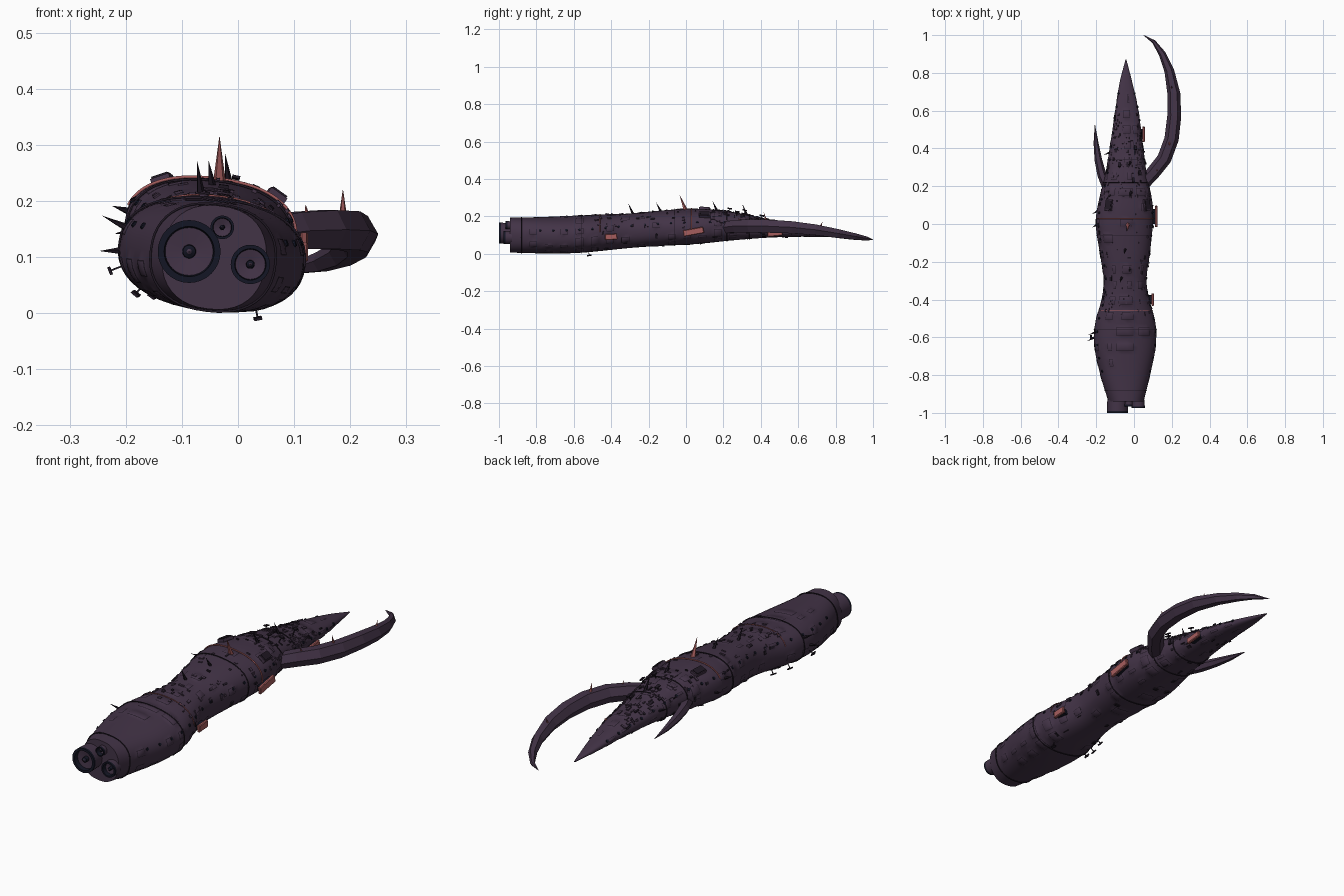
import bpy, bmesh, math, random
from mathutils import Matrix, Vector

random.seed(7)
cube = bpy.data.objects.get("Cube")
if cube:
    bpy.data.objects.remove(cube, do_unlink=True)


def material(name, rgb):
    m = bpy.data.materials.new(name)
    m.use_nodes = True
    m.diffuse_color = (*rgb, 1)
    m.node_tree.nodes["Principled BSDF"].inputs["Base Color"].default_value = (*rgb, 1)
    return m


PURPLE = material("dusky purple", (0.055, 0.033, 0.062))
SEAM = material("dark seam", (0.014, 0.009, 0.017))
NAVY = material("deep navy", (0.007, 0.008, 0.018))
PINK = material("dull coral", (0.38, 0.11, 0.11))


def make(name, bm, *mats, smooth=False):
    bmesh.ops.recalc_face_normals(bm, faces=bm.faces[:])
    me = bpy.data.meshes.new(name)
    bm.to_mesh(me)
    bm.free()
    for m in mats:
        me.materials.append(m)
    ob = bpy.data.objects.new(name, me)
    bpy.context.collection.objects.link(ob)
    if smooth:
        bpy.ops.object.select_all(action="DESELECT")
        ob.select_set(True)
        bpy.context.view_layer.objects.active = ob
        bpy.ops.object.shade_smooth_by_angle(angle=math.radians(35))
    return ob


# Hull stations: y, left x, right x, bottom z, top z
STATIONS = [(-0.94, -0.135, 0.05, 0.007, 0.192), (-0.8, -0.178, 0.085, 0.004, 0.194),
            (-0.65, -0.21, 0.115, 0.004, 0.199), (-0.53, -0.207, 0.115, 0.01, 0.204),
            (-0.4, -0.172, 0.082, 0.022, 0.21), (-0.3, -0.16, 0.066, 0.032, 0.214),
            (-0.15, -0.182, 0.085, 0.043, 0.228), (0, -0.203, 0.1, 0.05, 0.238),
            (0.1, -0.192, 0.1, 0.058, 0.237), (0.25, -0.155, 0.07, 0.073, 0.222),
            (0.45, -0.122, 0.043, 0.088, 0.18), (0.6, -0.1, 0.024, 0.092, 0.152),
            (0.75, -0.076, -0.009, 0.09, 0.122), (0.87, -0.045, -0.04, 0.088, 0.093)]


def hull_station(y):
    s, n = STATIONS, len(STATIONS)
    k = max(i for i in range(n - 1) if s[i][0] <= y or i == 0)
    a, b = s[k], s[k + 1]
    before, after = s[max(k - 1, 0)], s[min(k + 2, n - 1)]
    h = b[0] - a[0]
    t = min(1, max(0, (y - a[0]) / h))
    out = []
    for c in range(1, 5):
        ma = (b[c] - before[c]) / (b[0] - before[0]) * h
        mb = (after[c] - a[c]) / (after[0] - a[0]) * h
        d = b[c] - a[c]
        out.append(a[c] + t * ma + t * t * (3 * d - 2 * ma - mb) + t ** 3 * (ma + mb - 2 * d))
    return out


def hull_point(y, a, lift=0):
    x0, x1, z0, z1 = hull_station(y)
    c, s = math.cos(a), math.sin(a)
    u = math.copysign(abs(c) ** 0.86, c) * ((x1 - x0) / 2 + lift)
    v = math.copysign(abs(s) ** 0.86, s) * ((z1 - z0) / 2 + lift)
    tilt = -0.12
    return Vector(((x0 + x1) / 2 + u * math.cos(tilt) - v * math.sin(tilt), y,
                   (z0 + z1) / 2 + u * math.sin(tilt) + v * math.cos(tilt)))


def hull_frame(y, degrees, lift=0, turn=0):
    # Local x runs round the hull, y along it, z outwards
    a = math.radians(degrees)
    p = hull_point(y, a)
    along = (hull_point(y + 0.01, a) - hull_point(y - 0.01, a)).normalized()
    across = hull_point(y, a - 0.05) - hull_point(y, a + 0.05)
    out = across.cross(along).normalized()
    across = along.cross(out)
    m = Matrix((across, along, out)).transposed().to_4x4()
    return Matrix.Translation(p + out * lift) @ m @ Matrix.Rotation(turn, 4, "Z")


def add_box(bm, frame, size):
    bmesh.ops.create_cube(bm, size=1, matrix=frame @ Matrix.Diagonal((*size, 1)))


def add_spike(bm, base, tip, r, sides=5):
    d = Vector(tip) - Vector(base)
    m = Matrix.Translation((Vector(base) + Vector(tip)) / 2) @ d.to_track_quat("Z", "Y").to_matrix().to_4x4()
    bmesh.ops.create_cone(bm, cap_ends=True, segments=sides, radius1=r, radius2=0, depth=d.length, matrix=m)


# Hull with raised plates outlined by dark seams
RINGS, SEGS = 88, 40
bm = bmesh.new()
rows = [[bm.verts.new(hull_point(-0.94 + 1.81 * i / RINGS, math.tau * j / SEGS)) for j in range(SEGS)]
        for i in range(RINGS + 1)]
plates = []
for i in range(RINGS):
    for j in range(SEGS):
        k = (j + 1) % SEGS
        f = bm.faces.new((rows[i][j], rows[i][k], rows[i + 1][k], rows[i + 1][j]))
        block = random.Random((i // 4) * 100 + j // 4)
        wide, chosen = block.choice((1, 2, 2, 3)), block.random() < 0.6
        if chosen and i % 4 in (1, 2) and 0 < j % 4 <= wide and 3 < i < RINGS - 8:
            plates.append(f)
bm.faces.new(rows[0][::-1])
bm.faces.new(rows[-1])
bmesh.ops.recalc_face_normals(bm, faces=bm.faces[:])
for f in bmesh.ops.inset_region(bm, faces=plates, thickness=0.0022, depth=0.0015, use_even_offset=True)["faces"]:
    f.material_index = 1
make("hull", bm, PURPLE, SEAM, smooth=True)


# Thin bands round the hull
def band(name, y, start, end, mat, radius):
    cu = bpy.data.curves.new(name, "CURVE")
    cu.dimensions, cu.bevel_depth, cu.bevel_resolution = "3D", radius, 1
    sp = cu.splines.new("POLY")
    sp.points.add(48)
    for n, p in enumerate(sp.points):
        p.co = (*hull_point(y, math.radians(start + (end - start) * n / 48), 0.002), 1)
    cu.materials.append(mat)
    bpy.context.collection.objects.link(bpy.data.objects.new(name, cu))


band("front_trim_band", -0.46, 10, 170, PINK, 0.0018)
band("middle_trim_band", 0.03, -10, 165, PINK, 0.003)
for n, y in enumerate((-0.88, -0.56, -0.06, 0.22, 0.34)):
    band("seam_band_%d" % n, y, 0, 360, SEAM, 0.0022)


# Engine nozzles: outer barrel, dark rim, recessed disc and hub
def nozzle(name, x, z, r, front):
    profile = [(r * 0.97, -0.93), (r, front + 0.01), (r, front), (r * 0.8, front), (r * 0.76, front + 0.02),
               (r * 0.22, front + 0.024), (r * 0.2, front + 0.008), (r * 0.08, front + 0.004), (0.0004, front)]
    bm = bmesh.new()
    loops = [[bm.verts.new((x + q * math.cos(math.tau * j / 32), y, z + q * math.sin(math.tau * j / 32)))
              for j in range(32)] for q, y in profile]
    for n in range(len(loops) - 1):
        for j in range(32):
            k = (j + 1) % 32
            f = bm.faces.new((loops[n][j], loops[n][k], loops[n + 1][k], loops[n + 1][j]))
            f.material_index = 1 if n in (1, 2, 3, 5, 6) else 0
    make(name, bm, PURPLE, NAVY, smooth=True)


nozzle("large_nozzle", -0.087, 0.11, 0.056, -1.0)
nozzle("medium_nozzle", 0.022, 0.087, 0.035, -0.975)
nozzle("small_nozzle", -0.028, 0.153, 0.021, -0.965)


# Tapered curved arms, six sided; path points are x, y, z, half width, half height
def arm(name, path):
    pts = [Vector(p[:3]) for p in path]
    bm = bmesh.new()
    loops = []
    for n, p in enumerate(pts):
        d = (pts[min(n + 1, len(pts) - 1)] - pts[max(n - 1, 0)]).normalized()
        side = d.cross(Vector((0, 0, 1))).normalized()
        up = side.cross(d)
        w, h = path[n][3:]
        loops.append([bm.verts.new(p + side * w * math.cos(math.tau * j / 6) + up * h * math.sin(math.tau * j / 6))
                      for j in range(6)])
    for a, b in zip(loops, loops[1:]):
        for j in range(6):
            bm.faces.new((a[j], a[j - 1], b[j - 1], b[j]))
    bm.faces.new(loops[0])
    bm.faces.new(loops[-1])
    make(name, bm, PURPLE)


arm("long_arm", [(0.045, 0.21, 0.14, 0.035, 0.035), (0.1, 0.27, 0.147, 0.037, 0.038),
                 (0.16, 0.345, 0.149, 0.038, 0.04), (0.199, 0.45, 0.147, 0.038, 0.04),
                 (0.213, 0.57, 0.141, 0.037, 0.037), (0.211, 0.69, 0.128, 0.034, 0.033),
                 (0.187, 0.81, 0.108, 0.026, 0.027), (0.15, 0.9, 0.092, 0.019, 0.02),
                 (0.105, 0.965, 0.081, 0.01, 0.012), (0.05, 1.0, 0.075, 0.001, 0.001)])
arm("short_arm", [(-0.14, 0.19, 0.14, 0.026, 0.028), (-0.17, 0.26, 0.135, 0.024, 0.025),
                  (-0.189, 0.34, 0.127, 0.02, 0.02), (-0.201, 0.43, 0.117, 0.013, 0.013),
                  (-0.207, 0.525, 0.107, 0.001, 0.001)])

# Coral side plates standing off the hull, with a back block
for name, y, x, z, length, height, lean in (("front_side_plate", -0.4, 0.1, 0.09, 0.065, 0.032, 0.06),
                                            ("middle_side_plate", 0.04, 0.118, 0.118, 0.11, 0.034, 0.18),
                                            ("rear_side_plate", 0.475, 0.051, 0.108, 0.08, 0.028, 0.1)):
    bm = bmesh.new()
    frame = Matrix.Translation((x, y, z)) @ Matrix.Rotation(lean, 4, "X")
    add_box(bm, frame, (0.014, length, height))
    bmesh.ops.bevel(bm, geom=bm.edges[:], offset=0.003, segments=1, affect="EDGES")
    make(name, bm, PINK)
    bm = bmesh.new()
    add_box(bm, frame @ Matrix.Translation((-0.02, 0, 0)), (0.03, length * 0.7, height * 0.7))
    make(name + "_mount", bm, NAVY)

# Spikes on the back, flank and long arm
bm = bmesh.new()
add_spike(bm, (-0.033, 0.0, 0.225), (-0.033, -0.035, 0.317), 0.013)
add_spike(bm, (0.187, 0.43, 0.17), (0.187, 0.415, 0.222), 0.008)
add_spike(bm, (0.125, 0.29, 0.165), (0.12, 0.28, 0.195), 0.007)
add_spike(bm, (0.2, 0.72, 0.145), (0.2, 0.73, 0.172), 0.006)
make("coral_spikes", bm, PINK)
bm = bmesh.new()
for x, y, tip in ((-0.065, -0.28, 0.272), (-0.045, -0.13, 0.274), (-0.02, 0.33, 0.268), (-0.015, 0.17, 0.285)):
    add_spike(bm, (x, y, hull_station(y)[3] - 0.012), (x - 0.008, y - 0.03, tip), 0.009)
for y, angle, reach in ((-0.57, 165, 0.045), (-0.6, 185, 0.035), (0.0, 170, 0.03), (0.07, 190, 0.02), (0.38, 172, 0.03)):
    f = hull_frame(y, angle)
    add_spike(bm, f @ Vector((0, 0, -0.004)), f @ Vector((0, -0.02, reach)), 0.007)
make("dark_spikes", bm, SEAM)

# Raised boxes on the shoulders with coral lids
bm, lids = bmesh.new(), bmesh.new()
for angle in (48, 128):
    f = hull_frame(0.1, angle)
    add_box(bm, f, (0.035, 0.06, 0.024))
    add_box(lids, f @ Matrix.Translation((0, 0, 0.0135)), (0.03, 0.05, 0.004))
make("shoulder_boxes", bm, PURPLE)
make("shoulder_lids", lids, SEAM)

# Small fittings scattered densely behind the middle, sparsely elsewhere
purple, dark = bmesh.new(), bmesh.new()
for n in range(230):
    y = random.uniform(0.12, 0.55) if n % 5 < 2 else random.uniform(-0.5, 0.6)
    angle = random.uniform(15, 165) if n % 3 else random.uniform(0, 360)
    f = hull_frame(y, angle, 0, random.choice((0, 0, math.pi / 2)))
    size = (random.uniform(0.004, 0.013), random.uniform(0.008, 0.026), random.uniform(0.005, 0.012))
    add_box(dark if n % 3 == 0 else purple, f, size)
make("hull_fittings", purple, PURPLE)
make("dark_fittings", dark, SEAM)

# Antenna bars held on short posts
bm = bmesh.new()
for y, angle in ((0.27, 62), (0.23, 80), (0.4, 70), (0.31, 110), (-0.5, 225), (-0.42, 232), (-0.6, 200), (-0.52, 300)):
    f = hull_frame(y, angle)
    add_box(bm, f @ Matrix.Translation((0, 0, 0.01)), (0.003, 0.003, 0.024))
    add_box(bm, f @ Matrix.Translation((0, 0, 0.022)), (0.014, 0.024, 0.005))
make("antenna_bars", bm, SEAM)

# Portholes along both flanks
bm = bmesh.new()
for n in range(22):
    for angle in (22, 158):
        bmesh.ops.create_cone(bm, cap_ends=True, segments=10, radius1=0.007, radius2=0.006, depth=0.007,
                              matrix=hull_frame(-0.78 + n * 0.07, angle))
make("portholes", bm, NAVY)
